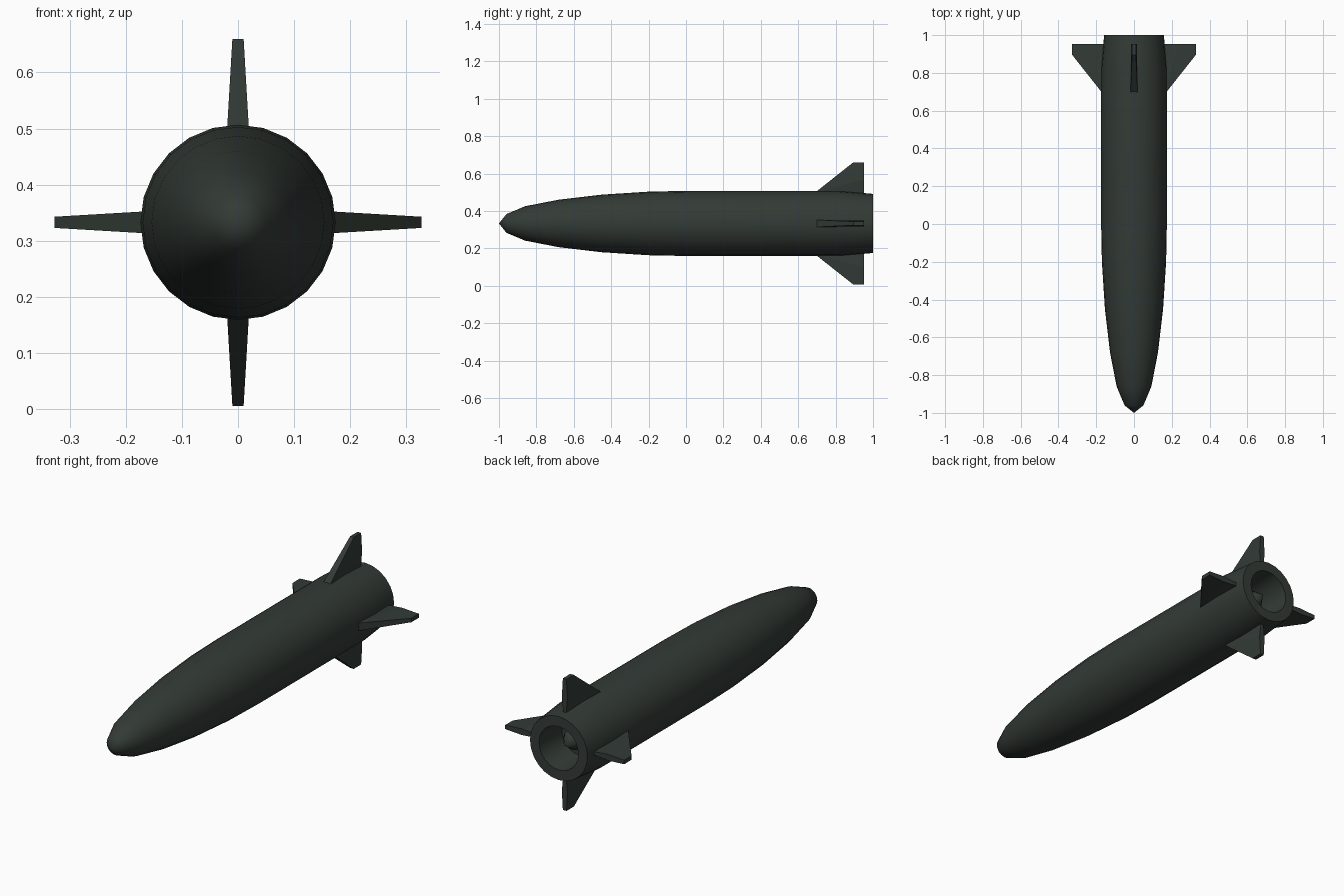
import bpy, bmesh, math
from mathutils import Matrix, Vector

if "Cube" in bpy.data.objects:
    bpy.data.objects.remove(bpy.data.objects["Cube"])

AXIS_Z = 0.333
SIDES = 24

paint = bpy.data.materials.new("dark_green_paint")
paint.diffuse_color = (0.033, 0.043, 0.037, 1)
paint.use_nodes = True
paint.node_tree.nodes["Principled BSDF"].inputs["Base Color"].default_value = paint.diffuse_color


def make_object(name, bm, angle=None):
    bmesh.ops.recalc_face_normals(bm, faces=bm.faces)
    mesh = bpy.data.meshes.new(name)
    bm.to_mesh(mesh)
    bm.free()
    mesh.materials.append(paint)
    ob = bpy.data.objects.new(name, mesh)
    bpy.context.collection.objects.link(ob)
    ob.location.z = AXIS_Z
    if angle:
        bpy.ops.object.select_all(action='DESELECT')
        bpy.context.view_layer.objects.active = ob
        ob.select_set(True)
        bpy.ops.object.shade_smooth_by_angle(angle=math.radians(angle))
    return ob


def lathe(name, profile, sides, angle=35):
    """Spin (y, radius) points around the long y axis."""
    bm = bmesh.new()
    verts = [bm.verts.new((0, y, r)) for y, r in profile]
    edges = [bm.edges.new(pair) for pair in zip(verts, verts[1:])]
    bmesh.ops.spin(bm, geom=verts + edges, cent=(0, 0, 0), axis=(0, 1, 0),
                   angle=2 * math.pi, steps=sides, use_merge=True)
    bmesh.ops.remove_doubles(bm, verts=bm.verts, dist=0.0005)
    return make_object(name, bm, angle)


# Hull: rounded nose, straight middle, tapered tail, hollow exhaust
lathe("hull", [(-1, 0), (-0.96, 0.05), (-0.86, 0.092), (-0.68, 0.127),
               (-0.45, 0.154), (-0.2, 0.17), (0, 0.174), (0.82, 0.174),
               (1, 0.158), (1, 0.108), (0.84, 0.095), (0.84, 0)], SIDES)

# Exhaust cone inside the tail opening
lathe("exhaust_cone", [(0.84, 0.06), (0.89, 0.05), (0.96, 0)], 12)

# Fins: (y, radius, half thickness), thinning towards the trailing root
OUTLINE = [(0.69, 0.165, 0.0195), (0.895, 0.327, 0.010), (0.953, 0.327, 0.010),
           (0.953, 0.235, 0.0154), (0.953, 0.145, 0.007)]


def fin(name, turn):
    bm = bmesh.new()
    left, right = ([bm.verts.new((s * t, y, r)) for y, r, t in OUTLINE]
                   for s in (-1, 1))
    for side in (left, right):
        bm.faces.new(side[:4])
        bm.faces.new((side[0], side[3], side[4]))
    for i in range(5):
        j = (i + 1) % 5
        bm.faces.new((left[i], left[j], right[j], right[i]))
    bm.transform(Matrix.Rotation(turn, 4, 'Y'))
    make_object(name, bm)


for i, label in enumerate(("top", "right", "bottom", "left")):
    fin(label + "_fin", i * math.pi / 2)
